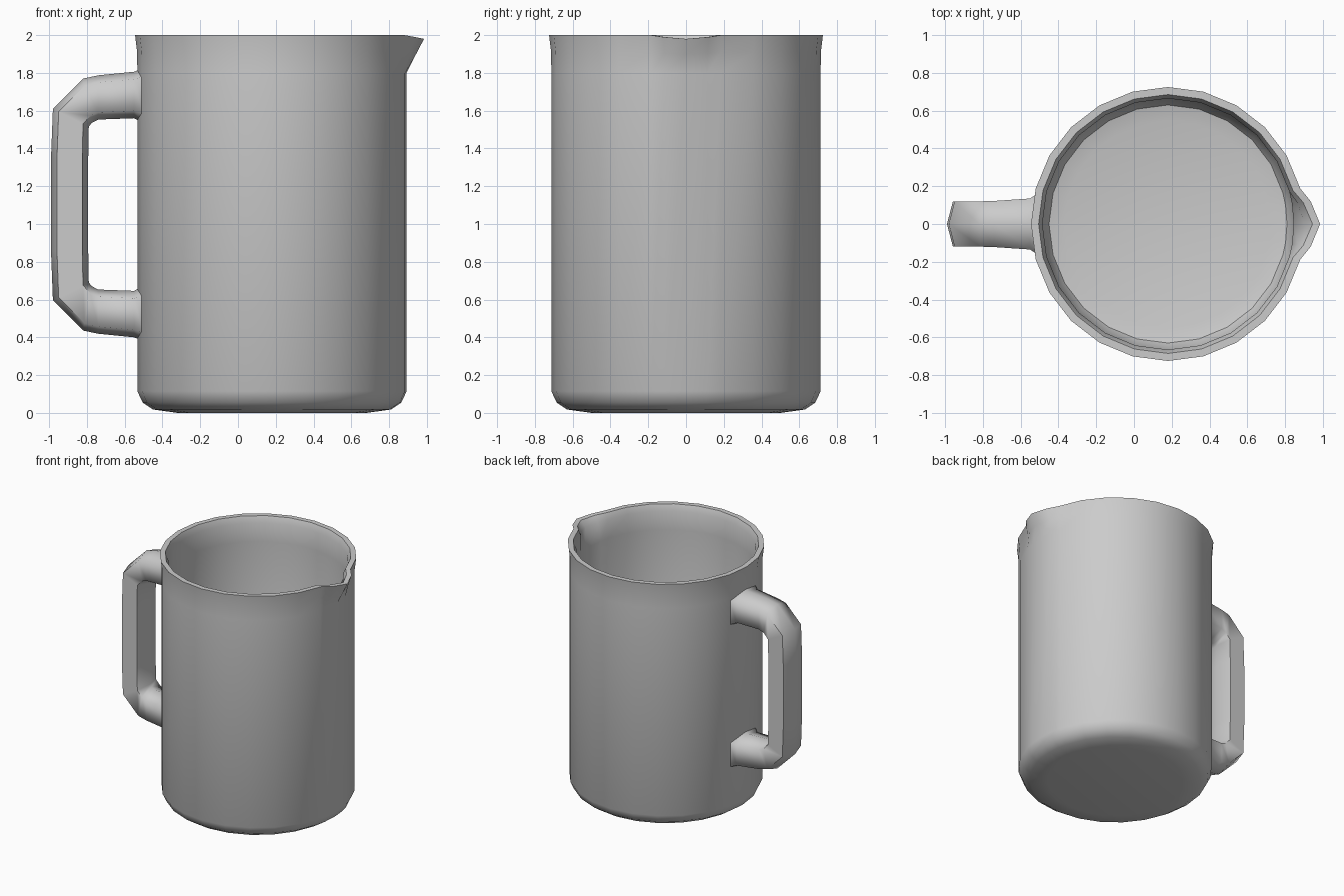
import bpy, bmesh
from math import radians, cos, sin

if "Cube" in bpy.data.objects:
    bpy.data.objects.remove(bpy.data.objects["Cube"])

CX = 0.18  # body axis


def bridge_rings(bm, rings):
    n = len(rings[0])
    for a, b in zip(rings, rings[1:]):
        for i in range(n):
            j = (i + 1) % n
            bm.faces.new((a[i], a[j], b[j], b[i]))
    bm.faces.new(rings[0])
    bm.faces.new(rings[-1])


def finish(bm, name, angle):
    bmesh.ops.recalc_face_normals(bm, faces=bm.faces[:])
    mesh = bpy.data.meshes.new(name)
    bm.to_mesh(mesh)
    bm.free()
    obj = bpy.data.objects.new(name, mesh)
    bpy.context.collection.objects.link(obj)
    bpy.ops.object.select_all(action='DESELECT')
    obj.select_set(True)
    bpy.context.view_layer.objects.active = obj
    bpy.ops.object.shade_smooth_by_angle(angle=radians(angle))
    return obj


# Jug body: 24-sided lathe (radius, height, spout pull) with extra columns at the spout
profile = [
    (0.50, 0.0, 0), (0.63, 0.018, 0), (0.685, 0.055, 0), (0.713, 0.115, 0),
    (0.713, 1.80, 0), (0.714, 1.91, 0.6), (0.725, 2.0, 1),
    (0.685, 2.0, 1), (0.665, 1.95, 0.75), (0.665, 1.80, 0),
    (0.665, 0.16, 0), (0.63, 0.10, 0), (0.55, 0.08, 0),
]
spout = {0: 0.08, 9: 0.04, -9: 0.04}
angles = sorted([15 * i for i in range(-11, 13)] + [-9, 9])
bm = bmesh.new()
rings = []
for r, z, pull in profile:
    ring = []
    for a in angles:
        s = spout.get(a, 0) * pull
        rr = r + s
        ring.append(bm.verts.new((CX + rr * cos(radians(a)), rr * sin(radians(a)), z - 0.25 * s)))
    rings.append(ring)
bridge_rings(bm, rings)
finish(bm, "jug_body", 40)

# Handle: hexagonal section swept along outer / inner edge pairs, mirrored about mid height
MID = 1.103
half = [  # outer x, outer z, inner x, inner z, half width
    (-0.505, 1.825, -0.505, 1.535, 0.165),
    (-0.55, 1.806, -0.55, 1.56, 0.135),
    (-0.74, 1.787, -0.74, 1.553, 0.122),
    (-0.82, 1.77, -0.775, 1.535, 0.12),
    (-0.98, 1.61, -0.79, 1.515, 0.12),
    (-0.99, 1.35, -0.793, 1.35, 0.12),
]
path = half + [(ox, 2 * MID - oz, ix, 2 * MID - iz, w) for ox, oz, ix, iz, w in reversed(half)]
section = [(0, 0), (0.16, 1), (0.84, 1), (1, 0), (0.84, -1), (0.16, -1)]
bm = bmesh.new()
rings = [[bm.verts.new((ox + (ix - ox) * t, w * s, oz + (iz - oz) * t)) for t, s in section]
         for ox, oz, ix, iz, w in path]
bridge_rings(bm, rings)
finish(bm, "handle", 75)
